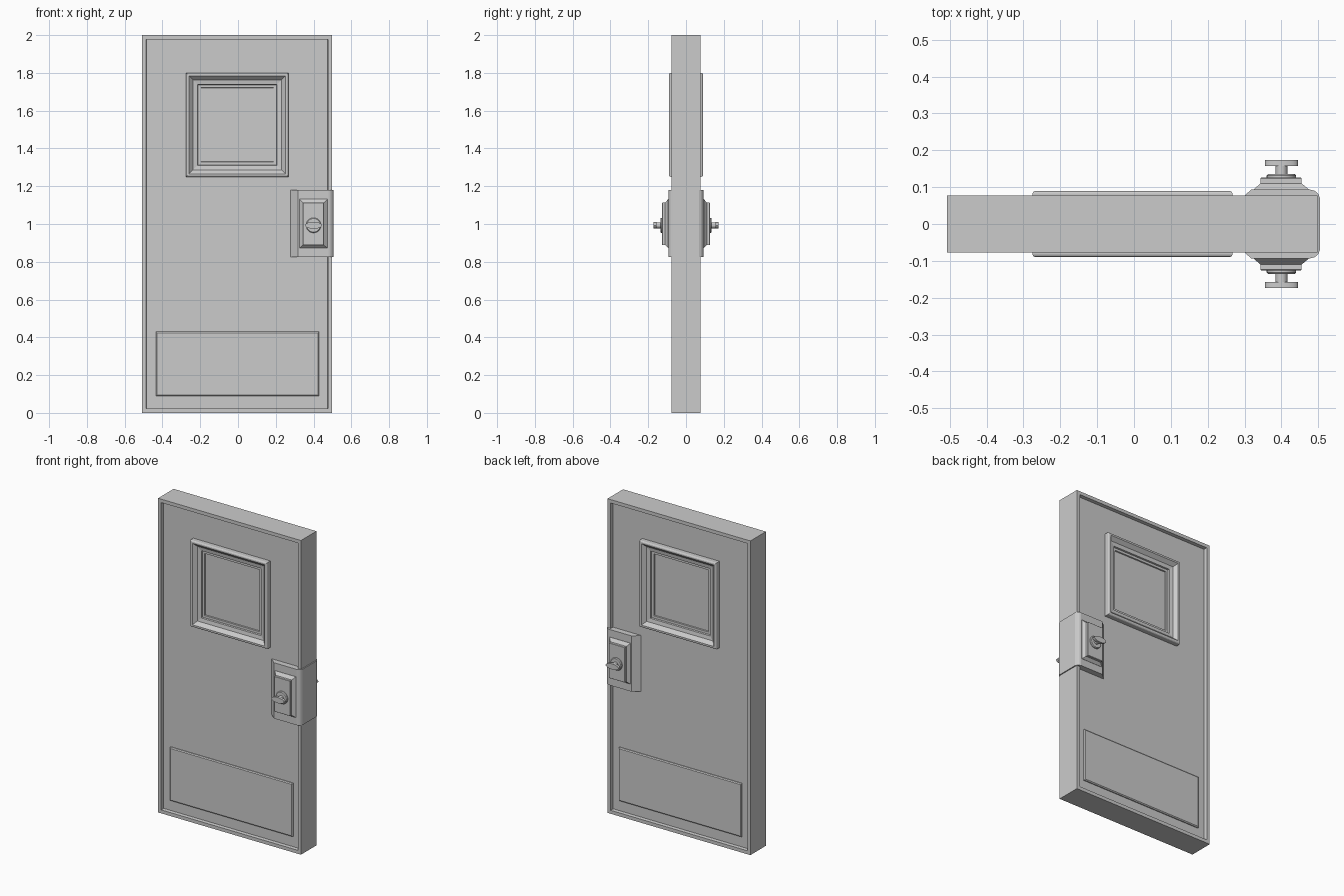
import bpy, bmesh, math

if "Cube" in bpy.data.objects:
    bpy.data.objects.remove(bpy.data.objects["Cube"])


def finish(name, bm, mirror=True, smooth=False):
    """Turn a bmesh into an object; mirror it front to back."""
    bmesh.ops.recalc_face_normals(bm, faces=bm.faces)
    me = bpy.data.meshes.new(name)
    bm.to_mesh(me)
    bm.free()
    ob = bpy.data.objects.new(name, me)
    bpy.context.collection.objects.link(ob)
    if mirror:
        mod = ob.modifiers.new("front_back", 'MIRROR')
        mod.use_axis = (False, True, False)
        mod.use_clip = True
    if smooth:
        bpy.ops.object.select_all(action='DESELECT')
        bpy.context.view_layer.objects.active = ob
        ob.select_set(True)
        bpy.ops.object.shade_smooth_by_angle(angle=math.radians(35))
    return ob


def loft(name, loops, cap=True, **kw):
    """Bridge a chain of equal-sized vertex loops, optionally capping the last."""
    bm = bmesh.new()
    rings = [[bm.verts.new(p) for p in loop] for loop in loops]
    for a, b in zip(rings, rings[1:]):
        n = len(a)
        for i in range(n):
            bm.faces.new((a[i], a[(i + 1) % n], b[(i + 1) % n], b[i]))
    if cap:
        bm.faces.new(rings[-1])
    # make normals face -y (front side) for open shells
    ob = finish(name, bm, **kw)
    me = ob.data
    if cap and me.polygons[-1].normal.y > 0:
        me.flip_normals()
    return ob


def rect(x0, x1, z0, z1, y, d=0.0):
    """Rectangle on the front side at depth y, inset by d."""
    x0, x1, z0, z1 = x0 + d, x1 - d, z0 + d, z1 - d
    return [(x0, -y, z0), (x1, -y, z0), (x1, -y, z1), (x0, -y, z1)]


def ellipse(cx, cz, rx, rz, y, n=24):
    return [(cx + rx * math.cos(2 * math.pi * i / n), -y,
             cz + rz * math.sin(2 * math.pi * i / n)) for i in range(n)]


DOOR = (-0.508, 0.498, 0.0, 2.0)
WINDOW = (-0.275, 0.267, 1.25, 1.80)
KICK = (-0.435, 0.43, 0.09, 0.43)
PANEL_Y = 0.056

# Door leaf: raised rim, recessed panel, window opening
loft("door_leaf", [
    rect(*DOOR, 0.0), rect(*DOOR, 0.078), rect(*DOOR, 0.078, 0.022),
    rect(*DOOR, PANEL_Y, 0.024), rect(*WINDOW, PANEL_Y, 0.005),
    rect(*WINDOW, 0.0, 0.005)], cap=False)

# Window frame moulding with its pane
frame = [(0, 0.05), (0, 0.083), (0.002, 0.087), (0.007, 0.09), (0.016, 0.09),
         (0.037, 0.068), (0.061, 0.064), (0.063, 0.054)]
loft("window_frame", [rect(*WINDOW, y, d) for d, y in frame], cap=False)
pane = [(0.06, 0.054), (0.078, 0.054), (0.080, 0.047)]
loft("window_pane", [rect(*WINDOW, y, d) for d, y in pane])

# Kick plate
loft("kick_plate", [rect(*KICK, y, d) for d, y in
                    [(0, 0.05), (0, 0.062), (0.006, 0.067)]])

# Lock cover wrapping round the door edge
half = [(0.278, 0.058), (0.318, 0.093), (0.478, 0.093), (0.490, 0.090),
        (0.499, 0.083), (0.505, 0.070)]
outline = half + [(x, -y) for x, y in reversed(half)]
bm = bmesh.new()
face = bm.faces.new([bm.verts.new((x, y, 0.825)) for x, y in outline])
ext = bmesh.ops.extrude_face_region(bm, geom=[face], use_keep_orig=True)
bmesh.ops.translate(bm, vec=(0, 0, 0.355),
                    verts=[v for v in ext["geom"] if isinstance(v, bmesh.types.BMVert)])
finish("lock_cover", bm, mirror=False)

# Lock plate: sloped base and raised block
loft("lock_plate", [
    rect(0.325, 0.474, 0.872, 1.132, 0.090), rect(0.325, 0.474, 0.872, 1.132, 0.094),
    rect(0.343, 0.455, 0.888, 1.113, 0.110), rect(0.343, 0.455, 0.888, 1.113, 0.124),
    rect(0.343, 0.455, 0.888, 1.113, 0.126, 0.002)])

# Thumb turn: rosette, stem and oval grip
CX, CZ = 0.40, 0.993
loft("rosette", [ellipse(CX, CZ, r, r, y) for r, y in
                 [(0.040, 0.12), (0.040, 0.131), (0.036, 0.136)]], smooth=True)
loft("stem", [ellipse(CX, CZ, 0.016, 0.016, y) for y in (0.13, 0.16)], smooth=True)
grip = [(0.0, 0.157), (1.0, 0.157), (1.0, 0.173)]
loft("thumb_grip", [ellipse(CX, CZ, 0.045 * max(s, 0.05), 0.018 * max(s, 0.05), y)
                    for s, y in grip], smooth=True)
